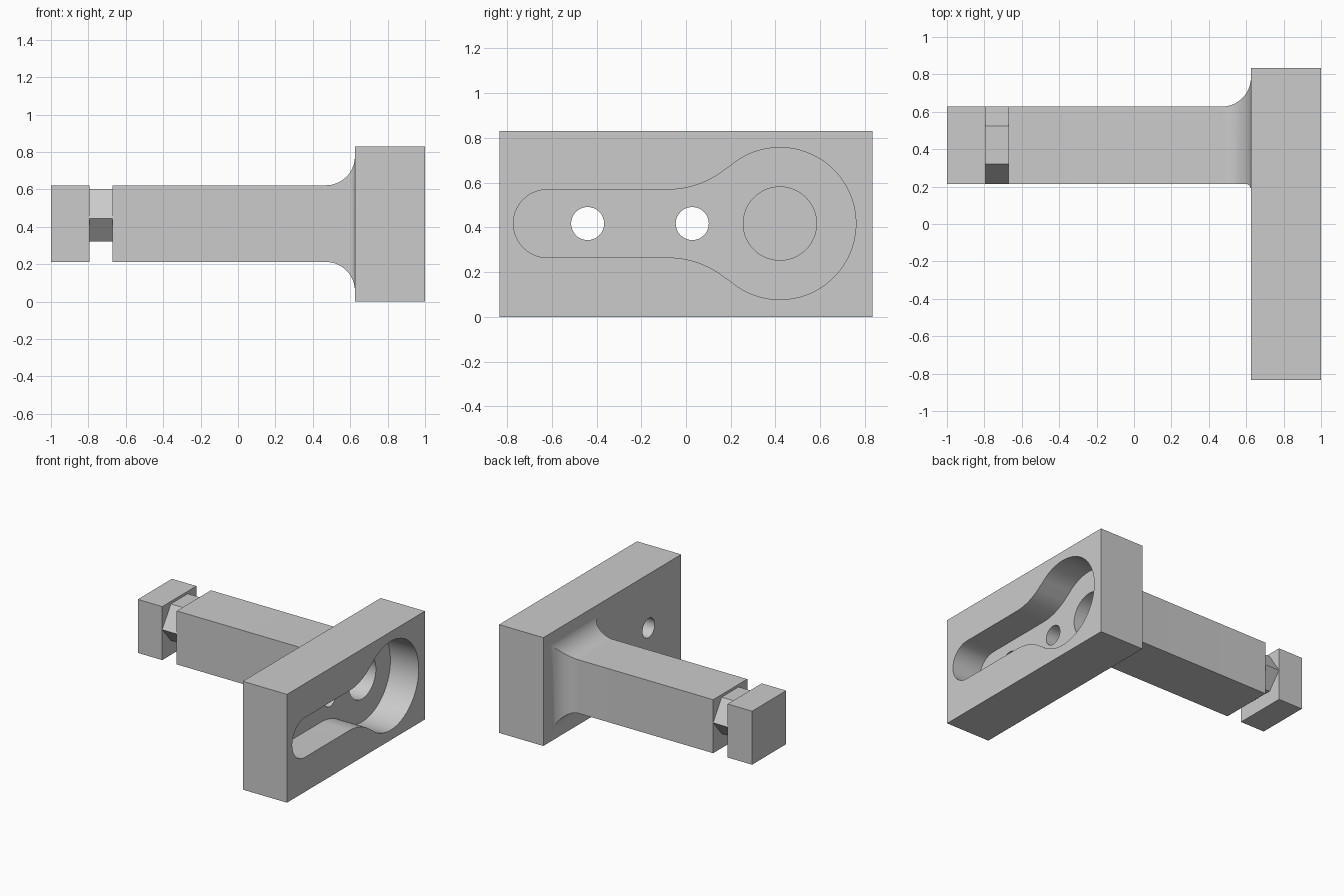
import bpy, bmesh
from math import sin, cos, pi, sqrt, atan2, hypot

cube = bpy.data.objects.get("Cube")
if cube:
    bpy.data.objects.remove(cube, do_unlink=True)

grey = bpy.data.materials.new("plain grey")
grey.use_nodes = True
grey.diffuse_color = (0.6, 0.6, 0.6, 1)
grey.node_tree.nodes["Principled BSDF"].inputs["Base Color"].default_value = (0.6, 0.6, 0.6, 1)


def loft(name, rings):
    """Skin a series of (x, outline in y-z) sections and cap both ends."""
    bm = bmesh.new()
    loops = [[bm.verts.new((x, y, z)) for y, z in outline] for x, outline in rings]
    n = len(loops[0])
    for a, b in zip(loops, loops[1:]):
        for i in range(n):
            j = (i + 1) % n
            bm.faces.new((a[i], a[j], b[j], b[i]))
    bm.faces.new(loops[0])
    bm.faces.new(loops[-1])
    bmesh.ops.recalc_face_normals(bm, faces=bm.faces)
    mesh = bpy.data.meshes.new(name)
    bm.to_mesh(mesh)
    bm.free()
    mesh.materials.append(grey)
    obj = bpy.data.objects.new(name, mesh)
    bpy.context.collection.objects.link(obj)
    return obj


def prism(name, x0, x1, outline):
    return loft(name, [(x0, outline), (x1, outline)])


def rect(y0, y1, z0, z1):
    return [(y0, z0), (y1, z0), (y1, z1), (y0, z1)]


def arc(cy, cz, r, a0, a1, n):
    return [(cy + r * cos(a0 + (a1 - a0) * i / n), cz + r * sin(a0 + (a1 - a0) * i / n))
            for i in range(n + 1)]


def circle(cy, cz, r, n=48):
    return arc(cy, cz, r, 0, 2 * pi, n)[:-1]


def activate(obj):
    bpy.ops.object.select_all(action='DESELECT')
    obj.select_set(True)
    bpy.context.view_layer.objects.active = obj


def cut(obj, cutters):
    activate(obj)
    for c in cutters:
        mod = obj.modifiers.new("cut", 'BOOLEAN')
        mod.operation, mod.solver, mod.object = 'DIFFERENCE', 'EXACT', c
        bpy.ops.object.modifier_apply(modifier=mod.name)


MID = 0.417            # height of the centre line
ARM_Y = 0.42           # arm axis
PLATE_X = 0.625        # back face of the plate
A0, A1, B0, B1 = 0.215, 0.628, 0.212, 0.622   # arm section

# Mounting plate
plate = prism("mounting_plate", PLATE_X, 1, rect(-0.835, 0.835, 0, 0.83))

# Keyhole pocket outline: big circle, blending arc, rounded slot end, mirrored
R, SLOT, BLEND = 0.34, 0.152, 0.405
by, bz = -0.08, MID + SLOT + BLEND
t = atan2(bz - MID, by - ARM_Y)
half = arc(ARM_Y, MID, R, 0, t, 30)
half += arc(by, bz, BLEND, t - pi, -pi / 2, 14)[1:]
half += arc(-0.62, MID, SLOT, pi / 2, pi, 14)
outline = half + [(y, 2 * MID - z) for y, z in reversed(half[1:-1])]
pocket = prism("pocket_cutter", 0.76, 1.1, outline)
bore = prism("bore_cutter", -0.4, 0.9, circle(ARM_Y, MID, 0.164))
bolts = [prism("bolt_cutter", 0.5, 0.9, circle(y, MID, 0.074, 32)) for y in (-0.44, 0.028)]


# Arm with a flared root
def flare(x, r):
    d = x - (PLATE_X - r)
    return r - sqrt(max(r * r - d * d, 0)) if d > 0 else 0


BIG, SMALL = 0.155, 0.03
stations = [-0.67] + [PLATE_X - BIG + BIG * sin(pi / 2 * i / 18) for i in range(19)]
rings = []
for x in stations:
    f, s = flare(x, BIG), flare(x, SMALL)
    rings.append((x, rect(A0 - s, A1 + f, B0 - f, B1 + f)))
arm = loft("arm", rings)

cut(plate, [pocket, bore] + bolts)
cut(arm, [bore])
for c in [pocket, bore] + bolts:
    bpy.data.objects.remove(c, do_unlink=True)

# Faceted neck and end block
neck = prism("neck", -0.795, -0.665, [(A0, 0.445), (0.32, 0.322), (0.525, 0.322),
                                      (A1, 0.445), (0.525, 0.602), (0.32, 0.602)])
block = prism("end_block", -1, -0.793, rect(A0, A1, B0, B1))

for obj in (plate, arm):
    activate(obj)
    bpy.ops.object.shade_smooth_by_angle(angle=pi / 6)
